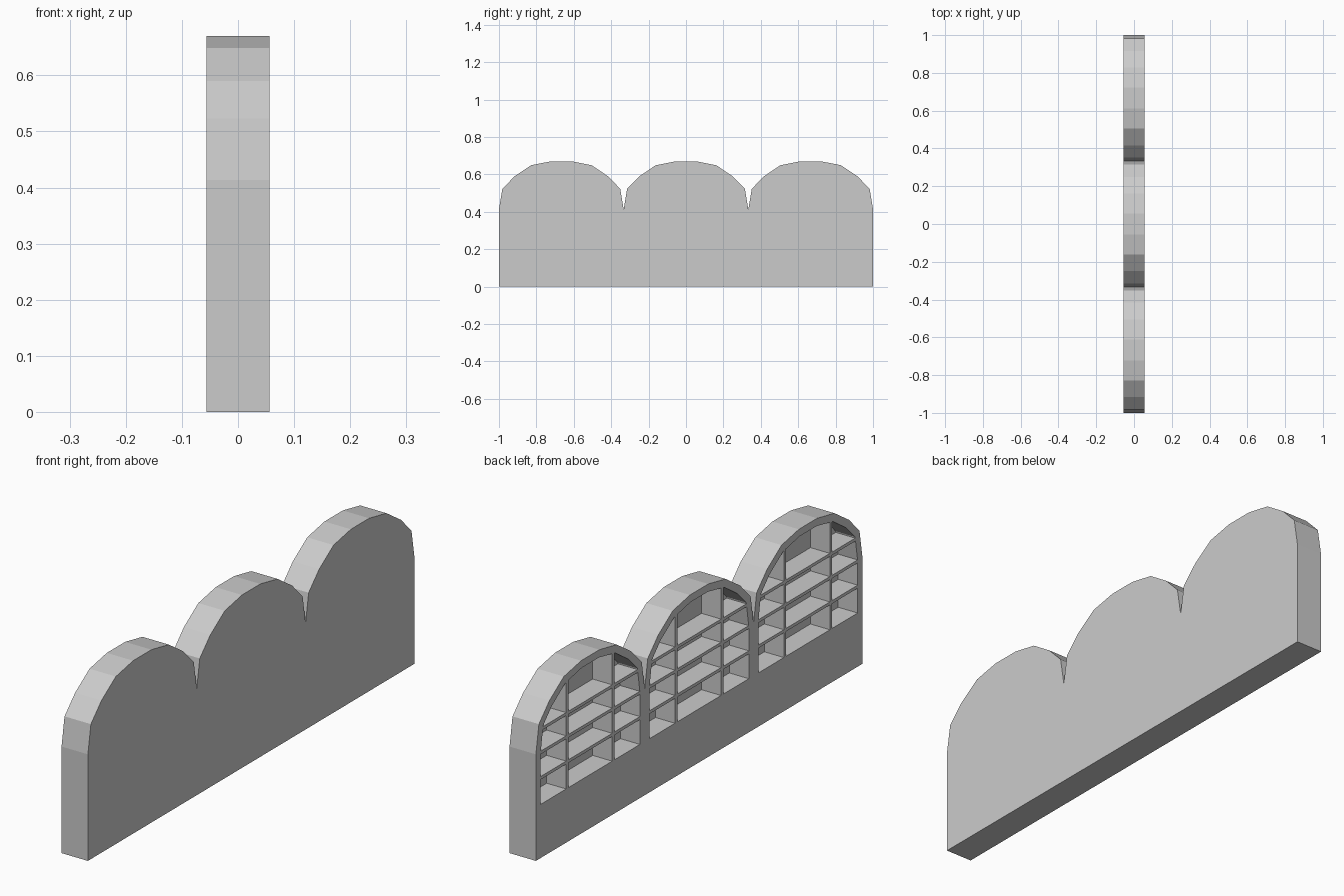
import bpy
import bmesh

cube = bpy.data.objects.get("Cube")
if cube:
    bpy.data.objects.remove(cube, do_unlink=True)

FRONT, BACK = -0.0565, 0.0565      # open side and closed side, along x
NICHE_BACK = 0.027
NICHE_FLOOR = 0.208
BAR = 0.014
ARCH_CENTRES = [-2 / 3, 0, 2 / 3]

grey = bpy.data.materials.new("light grey")
grey.use_nodes = True
grey.diffuse_color = (0.6, 0.6, 0.6, 1)
grey.node_tree.nodes["Principled BSDF"].inputs["Base Color"].default_value = (0.6, 0.6, 0.6, 1)


def mirrored(half):
    """Complete a half arch, given from spring to crown, into a full one."""
    return [(-y, z) for y, z in half] + [(y, z) for y, z in reversed(half)]


def make_object(name, bm):
    bmesh.ops.recalc_face_normals(bm, faces=bm.faces)
    mesh = bpy.data.meshes.new(name)
    bm.to_mesh(mesh)
    bm.free()
    mesh.materials.append(grey)
    obj = bpy.data.objects.new(name, mesh)
    bpy.context.collection.objects.link(obj)
    return obj


def add_prism(bm, points, x0, x1):
    """Extrude a (y, z) outline from x0 to x1."""
    face = bm.faces.new([bm.verts.new((x0, y, z)) for y, z in points])
    new = bmesh.ops.extrude_face_region(bm, geom=[face])["geom"]
    verts = [v for v in new if isinstance(v, bmesh.types.BMVert)]
    bmesh.ops.translate(bm, verts=verts, vec=(x1 - x0, 0, 0))


def bar(name, y0, y1, z0, z1):
    bm = bmesh.new()
    add_prism(bm, [(y0, z0), (y1, z0), (y1, z1), (y0, z1)], FRONT, NICHE_BACK)
    return make_object(name, bm)


outer = mirrored([(1 / 3, 0.413), (0.315, 0.523), (0.25, 0.59), (0.162, 0.649), (0.056, 0.67)])
inner = mirrored([(0.304, 0.41), (0.288, 0.509), (0.235, 0.564), (0.153, 0.62), (0.053, 0.641)])

# Case: one slab with three scalloped arches
outline = [(-1, 0)]
for centre in ARCH_CENTRES:
    arch = [(centre + y, z) for y, z in outer]
    outline += arch if centre == ARCH_CENTRES[0] else arch[1:]
outline.append((1, 0))
bm = bmesh.new()
add_prism(bm, outline, FRONT, BACK)
case = make_object("case", bm)

# Arched niches cut into the open side
bm = bmesh.new()
for centre in ARCH_CENTRES:
    niche = [(-0.304, NICHE_FLOOR)] + inner + [(0.304, NICHE_FLOOR)]
    add_prism(bm, [(centre + y, z) for y, z in niche], FRONT - 0.05, NICHE_BACK)
cutter = make_object("niche_cutter", bm)
cutter.hide_render = True
cut = case.modifiers.new("niches", "BOOLEAN")
cut.operation = "DIFFERENCE"
cut.solver = "EXACT"
cut.object = cutter
bpy.context.view_layer.objects.active = case
bpy.ops.object.modifier_apply(modifier=cut.name)
bpy.data.objects.remove(cutter, do_unlink=True)

# Uprights and shelves dividing each niche
for name, centre in zip(("right_end", "middle", "left_end"), ARCH_CENTRES):
    for side in (-1, 1):
        y = centre + side * 0.141
        bar(f"{name}_upright", y - BAR / 2, y + BAR / 2, NICHE_FLOOR, 0.626)
    for level, (top, half) in enumerate([(0.316, 0.304), (0.414, 0.304), (0.504, 0.291)]):
        bar(f"{name}_shelf_{level + 1}", centre - half, centre + half, top - 0.012, top)
